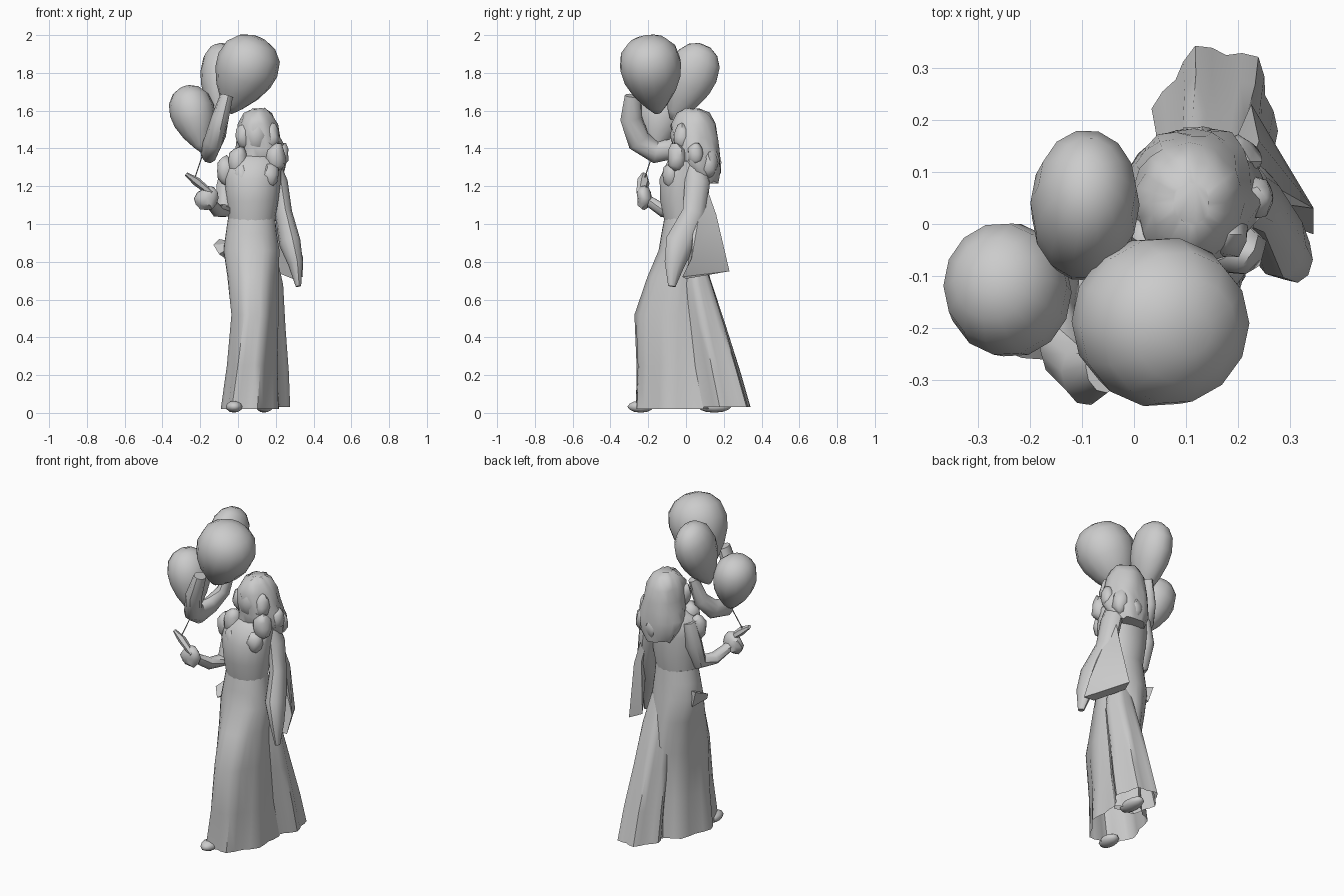
import bpy, bmesh, math, random
from mathutils import Vector, Matrix

if "Cube" in bpy.data.objects:
    bpy.data.objects.remove(bpy.data.objects["Cube"])

random.seed(4)


def finish(name, bm, angle=45):
    bmesh.ops.recalc_face_normals(bm, faces=bm.faces)
    me = bpy.data.meshes.new(name)
    bm.to_mesh(me)
    bm.free()
    ob = bpy.data.objects.new(name, me)
    bpy.context.collection.objects.link(ob)
    bpy.ops.object.select_all(action='DESELECT')
    ob.select_set(True)
    bpy.context.view_layer.objects.active = ob
    bpy.ops.object.shade_smooth_by_angle(angle=math.radians(angle))
    return ob


def skin(bm, rings, open_end=False):
    """Bridge point rings into a surface, capping the ends."""
    rows = [[bm.verts.new(p) for p in r] for r in rings]
    n = len(rows[0])
    for a, b in zip(rows, rows[1:]):
        for i in range(n):
            j = (i + 1) % n
            bm.faces.new((a[i], a[j], b[j], b[i]))
    bm.faces.new(rows[0])
    if not open_end:
        bm.faces.new(rows[-1])


def loft(name, rings, n=20, folds=7, jitter=0.0, open_end=False):
    """rings: (cx, cy, z, rx, ry, turn in degrees, fold depth)"""
    out = []
    for cx, cy, z, rx, ry, turn, depth in rings:
        rot = Matrix.Rotation(math.radians(turn), 3, 'Z')
        row = []
        for i in range(n):
            t = math.tau * i / n
            k = 1 + depth * math.cos(folds * t) + random.uniform(-jitter, jitter)
            p = rot @ Vector((rx * k * math.cos(t), ry * k * math.sin(t), 0))
            row.append(p + Vector((cx, cy, z + random.uniform(-jitter, jitter) * .1)))
        out.append(row)
    bm = bmesh.new()
    skin(bm, out, open_end)
    return finish(name, bm)


def tube(name, pts, n=8, flat=1.0):
    """pts: (x, y, z, radius)"""
    P = [Vector(p[:3]) for p in pts]
    out = []
    for i, p in enumerate(P):
        d = (P[min(i + 1, len(P) - 1)] - P[max(i - 1, 0)]).normalized()
        side = d.cross(Vector((1, 0.2, 0.1))).normalized()
        up = side.cross(d)
        r = pts[i][3]
        out.append([p + r * (math.cos(math.tau * k / n) * side
                             + flat * math.sin(math.tau * k / n) * up) for k in range(n)])
    bm = bmesh.new()
    skin(bm, out)
    return finish(name, bm)


def balloon(name, tip, top, rx, ry):
    profile = [(0, .12), (.1, .36), (.28, .7), (.47, .93), (.64, 1),
               (.82, .9), (.94, .62), (1, .25)]
    tip, top = Vector(tip), Vector(top)
    axis = top - tip
    v = axis.cross(Vector((1, 0, 0))).normalized()
    u = v.cross(axis).normalized()
    bm = bmesh.new()
    skin(bm, [[tip + axis * t + u * (rx * r * math.cos(a)) + v * (ry * r * math.sin(a))
               for a in (math.tau * k / 14 for k in range(14))] for t, r in profile])
    return finish(name, bm, 60)


def solid(name, verts, faces):
    bm = bmesh.new()
    v = [bm.verts.new(p) for p in verts]
    for f in faces:
        bm.faces.new([v[i] for i in f])
    return finish(name, bm, 30)


def blob(name, loc, size, sub=2, jitter=0.0):
    bm = bmesh.new()
    bmesh.ops.create_icosphere(bm, subdivisions=sub, radius=1)
    for v in bm.verts:
        v.co *= 1 + random.uniform(-jitter, jitter)
        v.co = Vector((v.co.x * size[0], v.co.y * size[1], v.co.z * size[2])) + Vector(loc)
    return finish(name, bm)


# Balloons: three full ones and one limp, curled one
balloon("large_balloon", (-.05, -.15, 1.59), (.11, -.21, 1.985), .168, .165)
balloon("rear_balloon", (-.11, -.07, 1.55), (-.085, .1, 1.945), .105, .135)
balloon("side_balloon", (-.18, -.17, 1.38), (-.28, -.1, 1.725), .12, .13)
tube("limp_balloon", [(-.06, -.28, 1.68, .045), (-.095, -.29, 1.56, .06), (-.13, -.25, 1.44, .065),
                      (-.155, -.16, 1.38, .06), (-.14, -.06, 1.40, .055), (-.1, .0, 1.47, .05),
                      (-.07, .03, 1.6, .035)], 10, flat=.75)
tube("balloon_string", [(-.18, -.17, 1.39, .003), (-.23, -.22, 1.24, .003)], 5)

# Open skirt, with separate trailing back panel
loft("skirt", [(.072, -.015, 1.03, .125, .1, 0, 0), (.07, -.018, .95, .135, .112, 0, 0),
               (.07, -.02, .86, .148, .125, 0, .01), (.078, -.04, .72, .135, .165, -5, .02),
               (.09, -.07, .52, .122, .205, -8, .03), (.08, -.06, .25, .125, .208, -14, .06),
               (.07, -.055, .02, .14, .22, -18, .08)], 28, 7, open_end=True)
loft("skirt_train", [(.14, .03, .85, .06, .05, 0, 0), (.15, .06, .68, .085, .08, -5, .05),
                     (.15, .11, .45, .095, .105, -8, .08), (.155, .16, .22, .105, .125, -10, .1),
                     (.155, .2, .03, .112, .14, -10, .1)], 24, 6, open_end=True)

# Bodice and shoulders
loft("torso", [(.072, -.015, 1.0, .12, .098, 0, 0), (.075, -.018, 1.12, .138, .12, 0, 0),
               (.075, -.018, 1.24, .15, .122, 0, .02), (.08, .0, 1.33, .15, .1, 0, 0),
               (.09, .03, 1.39, .07, .06, 0, 0)], 18, 5)

# Head and wavy hair
blob("face", (.095, -.0, 1.47), (.075, .085, .11))
loft("hair", [(.11, .04, 1.61, .035, .04, 0, 0), (.105, .04, 1.585, .075, .085, 0, 0),
              (.105, .04, 1.53, .1, .12, 0, .02), (.11, .045, 1.46, .115, .122, 0, .03),
              (.115, .05, 1.40, .128, .125, 0, .04), (.115, .06, 1.34, .135, .125, 0, .05),
              (.115, .085, 1.28, .125, .1, 0, .05), (.115, .1, 1.22, .09, .07, 0, .05)],
     24, 6, .07)
for i, (x, y, z, s) in enumerate([(.0, -.05, 1.33, .065), (.2, -.05, 1.35, .065), (.23, .05, 1.37, .05),
                                  (.2, .12, 1.32, .06), (-.06, -.02, 1.28, .065), (.17, -.08, 1.26, .055),
                                  (.02, -.08, 1.25, .055), (.12, .15, 1.3, .05), (.17, -.02, 1.46, .06),
                                  (.03, -.02, 1.46, .055)]):
    blob(f"hair_lock_{i}", (x, y, z), (s * .8, s * .8, s * 1.25), 2, .13)

# Lowered arm with wide hanging sleeve
tube("lowered_arm", [(.18, .05, 1.35, .045), (.215, .06, 1.22, .068), (.24, .045, 1.06, .065),
                     (.275, -.03, .9, .08), (.305, -.06, .79, .055), (.32, -.075, .67, .02)], 10, .7)
solid("hanging_sleeve",
      [(.2, .05, 1.25), (.22, .1, 1.22), (.21, .13, 1.06), (.24, .16, 1.05), (.225, .23, .75),
       (.19, .15, .75), (.29, .0, .71), (.345, -.02, .72), (.345, .03, .82), (.25, .03, .95)],
      [(0, 1, 2), (1, 3, 2), (1, 8, 3), (3, 8, 4), (8, 7, 4), (4, 7, 6, 5), (3, 4, 5, 2),
       (2, 5, 9), (5, 6, 9), (6, 7, 8, 9), (0, 2, 9), (0, 9, 8), (0, 8, 1)])

# Raised arm holding the strings
tube("raised_arm", [(-.04, .03, 1.33, .04), (-.065, .02, 1.2, .05), (-.07, -.03, 1.07, .045),
                    (-.11, -.12, 1.07, .035), (-.16, -.21, 1.13, .028)], 8)
blob("raised_hand", (-.165, -.22, 1.135), (.065, .042, .065), 2, .18)
tube("string_handle", [(-.275, -.22, 1.265, .015), (-.22, -.225, 1.225, .035),
                       (-.14, -.24, 1.16, .025)], 6, .6)
solid("hip_cuff", [(-.13, -.03, .89), (-.1, .05, .92), (-.1, -.06, .84), (-.07, .04, .82), (.0, 0, .9)],
      [(0, 1, 3, 2), (0, 4, 1), (1, 4, 3), (3, 4, 2), (2, 4, 0)])

# Shoes
blob("front_shoe", (-.02, -.24, .033), (.045, .07, .032))
blob("back_shoe", (.14, .15, .033), (.045, .09, .032))
